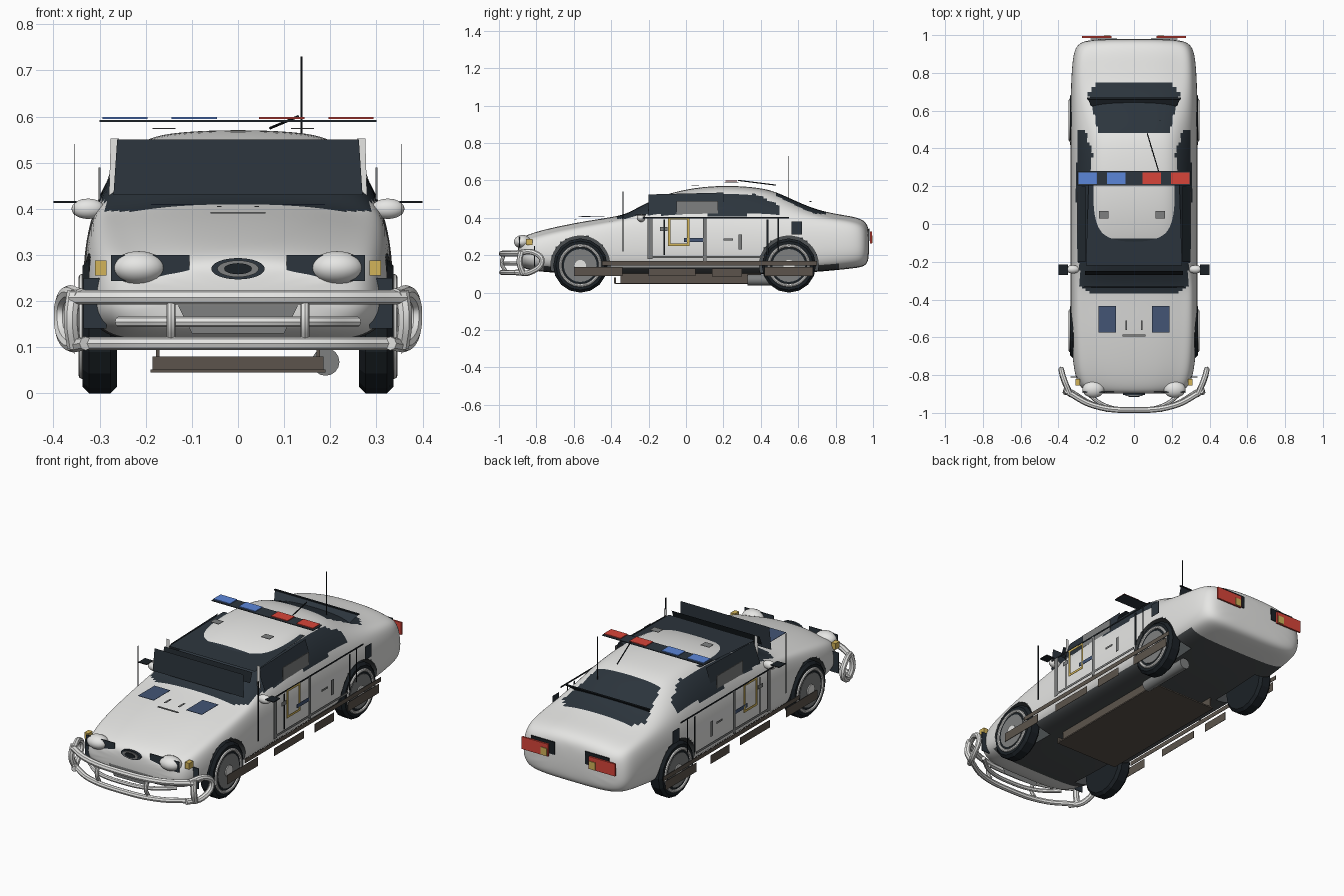
import bpy, bmesh, math
from mathutils import Matrix, Vector

cube = bpy.data.objects.get("Cube")
if cube:
    bpy.data.objects.remove(cube, do_unlink=True)


def material(name, hexcode):
    chans = [int(hexcode[i:i + 2], 16) / 255 for i in (0, 2, 4)]
    col = [c / 12.92 if c < 0.04 else ((c + 0.055) / 1.055) ** 2.4 for c in chans] + [1]
    m = bpy.data.materials.new(name)
    m.use_nodes = True
    m.diffuse_color = col
    for node in m.node_tree.nodes:
        if node.type == 'BSDF_PRINCIPLED':
            node.inputs["Base Color"].default_value = col
    return m


WHITE = material("white paint", "e6e6e4")
GLASS = material("dark glass", "2c353d")
BLACK = material("black trim", "1b2126")
FLOOR = material("underbody grey", "4c5052")
GREY = material("grey trim", "7e8080")
BROWN = material("brown metal", "5c544c")
TAN = material("amber lens", "d2b45a")
NAVY = material("hood blue", "435575")
BLUE = material("blue lamp", "5b86d8")
RED = material("red lamp", "d8453a")


def finish(name, bm, mat):
    bmesh.ops.recalc_face_normals(bm, faces=bm.faces)
    me = bpy.data.meshes.new(name)
    bm.to_mesh(me)
    bm.free()
    me.materials.append(mat)
    ob = bpy.data.objects.new(name, me)
    bpy.context.collection.objects.link(ob)
    return ob


def activate(ob):
    bpy.ops.object.select_all(action='DESELECT')
    ob.select_set(True)
    bpy.context.view_layer.objects.active = ob


def smooth(ob, angle=40):
    activate(ob)
    bpy.ops.object.shade_smooth_by_angle(angle=math.radians(angle))


def box(name, xs, ys, zs, mat):
    """Box between the given low and high limits on each axis."""
    bm = bmesh.new()
    lims = (xs, ys, zs)
    size = [abs(b - a) for a, b in lims]
    mid = Vector([(a + b) / 2 for a, b in lims])
    bmesh.ops.create_cube(bm, size=1, matrix=Matrix.Translation(mid) @ Matrix.Diagonal((*size, 1)))
    return finish(name, bm, mat)


def ball(name, at, radii, mat):
    bm = bmesh.new()
    bmesh.ops.create_uvsphere(bm, u_segments=24, v_segments=14, radius=1,
                              matrix=Matrix.Translation(at) @ Matrix.Diagonal((*radii, 1)))
    smooth(finish(name, bm, mat))


def sided(s, a, b):
    return (s * a, s * b)


def sheet(name, corners, mat):
    bm = bmesh.new()
    bm.faces.new([bm.verts.new(p) for p in corners])
    finish(name, bm, mat)


def panel(name, half_a, half_b, ya, za, yb, zb, mat):
    """Symmetric sheet spanning the car between two cross edges."""
    sheet(name, ((-half_a, ya, za), (half_a, ya, za), (half_b, yb, zb), (-half_b, yb, zb)), mat)


def cylinder(name, at, r, depth, mat, turn='Y', sides=24):
    """Cylinder turned about Y to lie along X, or about X to lie along Y."""
    bm = bmesh.new()
    bmesh.ops.create_cone(bm, cap_ends=True, segments=sides, radius1=r, radius2=r, depth=depth,
                          matrix=Matrix.Translation(at) @ Matrix.Rotation(math.pi / 2, 4, turn))
    return finish(name, bm, mat)


def tube(name, pts, r, mat, closed=False):
    cu = bpy.data.curves.new(name, 'CURVE')
    cu.dimensions = '3D'
    cu.bevel_depth, cu.bevel_resolution, cu.resolution_u = r, 2, 6
    cu.use_fill_caps = True
    sp = cu.splines.new('BEZIER')
    sp.bezier_points.add(len(pts) - 1)
    sp.use_cyclic_u = closed
    for bp, p in zip(sp.bezier_points, pts):
        bp.co = p
        bp.handle_left_type = bp.handle_right_type = 'AUTO'
    cu.materials.append(mat)
    ob = bpy.data.objects.new(name, cu)
    bpy.context.collection.objects.link(ob)
    activate(ob)
    bpy.ops.object.convert(target='MESH')
    smooth(bpy.context.object)


# Body shell: y, half width, floor, belt, top, half roof width
SECTIONS = [(-.9, .2, .16, .24, .27, .15), (-.88, .29, .13, .27, .3, .2),
            (-.78, .325, .11, .31, .335, .24), (-.57, .34, .1, .35, .38, .26),
            (-.36, .34, .1, .39, .41, .27), (-.3, .34, .1, .4, .43, .26),
            (-.12, .34, .1, .41, .535, .23), (.15, .34, .1, .41, .58, .235),
            (.4, .34, .1, .41, .565, .225), (.5, .34, .1, .41, .535, .22),
            (.7, .34, .11, .4, .435, .24), (.9, .33, .13, .38, .41, .25),
            (.96, .3, .14, .34, .385, .22), (.98, .22, .18, .3, .34, .17)]
bm = bmesh.new()
rings = []
for y, w, low, belt, top, rw in SECTIONS:
    half = [(0, low), (w * .8, low), (w * .97, low + .04), (w, (low + belt) / 2),
            (w * .94, belt), (rw, top - .025), (rw * .6, top - .005), (0, top)]
    ring = half + [(-x, z) for x, z in half[-2:0:-1]]
    rings.append([bm.verts.new((x, y, z)) for x, z in ring])
for a, b in zip(rings, rings[1:]):
    for i in range(len(a)):
        j = (i + 1) % len(a)
        bm.faces.new((a[i], a[j], b[j], b[i]))
bm.faces.new(rings[0])
bm.faces.new(rings[-1])
body = finish("car_body", bm, WHITE)
body.data.materials.append(GLASS)
body.data.materials.append(FLOOR)
activate(body)
body.modifiers.new("Smooth", 'SUBSURF').levels = 3
bpy.ops.object.modifier_apply(modifier="Smooth")

# Wheel wells
WHEEL_Y, WHEEL_Z = (-.565, .55), .145
for y in WHEEL_Y:
    for s in (-1, 1):
        cutter = cylinder("well_cutter", (s * .33, y, WHEEL_Z), .158, .24, WHITE, sides=40)
        cutter.hide_render = True
        mod = body.modifiers.new("Well", 'BOOLEAN')
        mod.operation, mod.solver, mod.object = 'DIFFERENCE', 'EXACT', cutter
        activate(body)
        bpy.ops.object.modifier_apply(modifier="Well")
        bpy.data.objects.remove(cutter, do_unlink=True)

# Glass, floor and wheel well colours on the shell
for f in body.data.polygons:
    c, n = f.center, f.normal
    side = abs(n.x) > .5 and .415 < c.z < .525 - max(0, c.y - .38) * .5 and -.3 < c.y < .5
    front = n.y < -.2 and c.z > .395 and -.42 < c.y < -.08
    rear = n.y > .2 and c.z > .42 and .49 < c.y < .75 and abs(c.x) < .19 + .3 * (c.y - .5)
    well = any(math.hypot(c.y - y, c.z - WHEEL_Z) < .16 for y in WHEEL_Y) and abs(c.x) < .338
    floor = n.z < -.7 and c.z < .17 and -.77 < c.y < .82
    f.material_index = 2 if well or floor else int(side or front or rear)
smooth(body)

# Wheels
for y in WHEEL_Y:
    for s in (-1, 1):
        tyre = cylinder("tyre", (s * .3, y, WHEEL_Z), .145, .075, BLACK, sides=16)
        bev = tyre.modifiers.new("Shoulder", 'BEVEL')
        bev.width, bev.limit_method, bev.angle_limit = .014, 'ANGLE', math.radians(50)
        cylinder("wheel_disc", (s * .336, y, WHEEL_Z), .088, .008, GREY)
        cylinder("hub_cap", (s * .34, y, WHEEL_Z), .03, .01, WHITE)
        ring = [(s * .338, y + .106 * math.cos(a), WHEEL_Z + .106 * math.sin(a))
                for a in (k * math.pi / 4 for k in range(8))]
        tube("wheel_ring", ring, .008, WHITE, closed=True)

# Upright window panels and flat roof panel
panel("roof_panel", .255, .24, -.22, .521, .22, .541, GLASS)
panel("windshield_panel", .262, .27, -.33, .55, -.335, .43, GLASS)
panel("windshield_edge", .26, .26, -.27, .48, -.25, .53, BLACK)
panel("rear_window_panel", .25, .21, .67, .49, .6, .43, GLASS)
box("rear_window_edge", (-.25, .25), (.66, .67), (.485, .49), BLACK)

# Light bar with lamps and aerials
box("light_bar", (-.3, .3), (.205, .28), (.588, .592), GLASS)
for x, mat in ((-.245, BLUE), (-.095, BLUE), (.095, RED), (.245, RED)):
    box("bar_lamp", (x - .049, x + .049), (.212, .273), (.595, .599), mat)
tube("aerial", [(.138, .55, .5), (.138, .55, .73)], .002, BLACK)
tube("roof_aerial", [(.13, .28, .6), (.07, .48, .575)], .003, BLACK)
for x in (-.16, .14):
    box("roof_vent", (x - .025, x + .025), (.03, .07), (.573, .575), GREY)

# Grille, hood strip and lower intake
for name, r, y, mat in (("grille_surround", .058, -.9, GLASS), ("grille_rim", .045, -.905, GREY),
                        ("grille_centre", .03, -.91, BLACK)):
    grille = cylinder(name, (0, y, .27), r, .012, mat, turn='X')
    grille.scale.z = .4
    grille.location.z = .27 * .6
panel("bumper_intake", .13, .1, -.903, .19, -.903, .13, GREY)
box("hood_strip", (-.06, .06), (-.595, -.585), (.39, .393), GREY)

# Paired parts
for s in (-1, 1):
    ball("headlight", (s * .215, -.875, .272), (.058, .045, .036), WHITE)
    box("headlight_surround", sided(s, .105, .275), (-.892, -.888), (.243, .3), GLASS)
    box("bumper_corner", sided(s, .285, .335), (-.812, -.808), (.14, .25), GLASS)
    box("turn_signal", sided(s, .285, .31), (-.855, -.82), (.255, .288), TAN)
    box("tail_light", sided(s, .12, .275), (.985, .994), (.262, .328), RED)
    box("tail_light_backing", sided(s, .09, .23), (.976, .982), (.275, .342), BLACK)
    box("reversing_lamp", sided(s, .125, .16), (.994, .998), (.265, .305), TAN)
    box("hood_patch", sided(s, .096, .189), (-.575, -.435), (.408, .41), NAVY)
    box("hood_vent", sided(s, .036, .046), (-.56, -.51), (.404, .406), GREY)

    # Side window sheet and its front post
    sheet("side_window", [(s * .298, -.2, .42), (s * .298, .2, .42),
                          (s * .258, .2, .535), (s * .258, -.2, .525)], GLASS)
    sheet("window_post", [(s * .258, -.21, .42), (s * .28, -.21, .42),
                          (s * .276, -.21, .552), (s * .258, -.21, .552)], WHITE)
    box("window_shade", sided(s, .298, .302), (-.05, .17), (.42, .49), GREY)

    # Mirrors
    ball("door_mirror", (s * .325, -.24, .4), (.036, .022, .022), WHITE)
    box("mirror_plate", sided(s, .35, .4), (-.27, -.215), (.413, .417), BLACK)

    # Door seams, trims and badge frame
    trims = [("belt_trim", -.25, .55, .397, .405, BLACK), ("front_door_seam", -.34, -.333, .22, .54, BLACK),
             ("rear_door_seam", .49, .498, .22, .4, BLACK), ("front_post", -.205, -.18, .18, .4, GREY),
             ("middle_post", .09, .11, .17, .4, GREY), ("sill_trim", -.2, .42, .185, .197, GREY),
             ("door_strip", .28, .3, .23, .31, GREY), ("rear_strip", .43, .44, .2, .39, BLACK),
             ("door_seam", -.12, -.113, .2, .39, BLACK), ("fuel_flap", .565, .62, .31, .38, GLASS),
             ("door_handle", -.14, -.1, .33, .35, GREY), ("rear_handle", .2, .25, .28, .29, GREY),
             ("frame_bottom", -.095, .018, .25, .262, TAN), ("frame_top", -.095, .018, .39, .4, TAN),
             ("frame_front", -.095, -.083, .25, .4, TAN), ("frame_back", .006, .018, .25, .4, TAN),
             ("door_stripe", -.01, .09, .272, .292, NAVY),
             ("side_rail", -.45, .7, .145, .168, BROWN), ("front_skirt", -.6, -.34, .09, .138, BROWN),
             ("rear_skirt", .42, .68, .09, .138, BROWN), ("middle_skirt", -.2, .05, .09, .13, BROWN),
             ("small_skirt", .14, .3, .085, .13, BROWN)]
    for name, y0, y1, z0, z1, mat in trims:
        box(name, sided(s, .354, .356), (y0, y1), (z0, z1), mat)

    # Push bar uprights and end loops
    tube("push_bar_upright", [(s * .145, -.965, .115), (s * .145, -.985, .155), (s * .145, -.975, .2)], .01, WHITE)
    tube("push_bar_loop", [(s * .34, -.9, .213), (s * .375, -.81, .213), (s * .385, -.77, .17),
                           (s * .37, -.83, .11), (s * .33, -.91, .108)], .015, WHITE)
    tube("push_bar_end", [(s * .355, -.88, .22), (s * .362, -.89, .16), (s * .355, -.87, .1)], .016, WHITE)

# Push bar rails
for half_w, z, r in ((.36, .208, .016), (.26, .155, .011), (.34, .108, .014)):
    tube("push_bar_rail", [(-half_w, -.885, z), (-half_w * .6, -.96, z), (0, -.985, z),
                           (half_w * .6, -.96, z), (half_w, -.885, z)], r, WHITE)

# Underbody
box("belly_pan", (-.19, .19), (-.38, .4), (.045, .052), BROWN)
box("belly_front", (-.185, .185), (-.385, -.375), (.05, .08), BROWN)
for s in (-1, 1):
    box("belly_side", sided(s, .17, .178), (-.35, .4), (.05, .11), BROWN)
smooth(cylinder("muffler", (.19, .48, .068), .03, .3, GREY, turn='X', sides=16))
